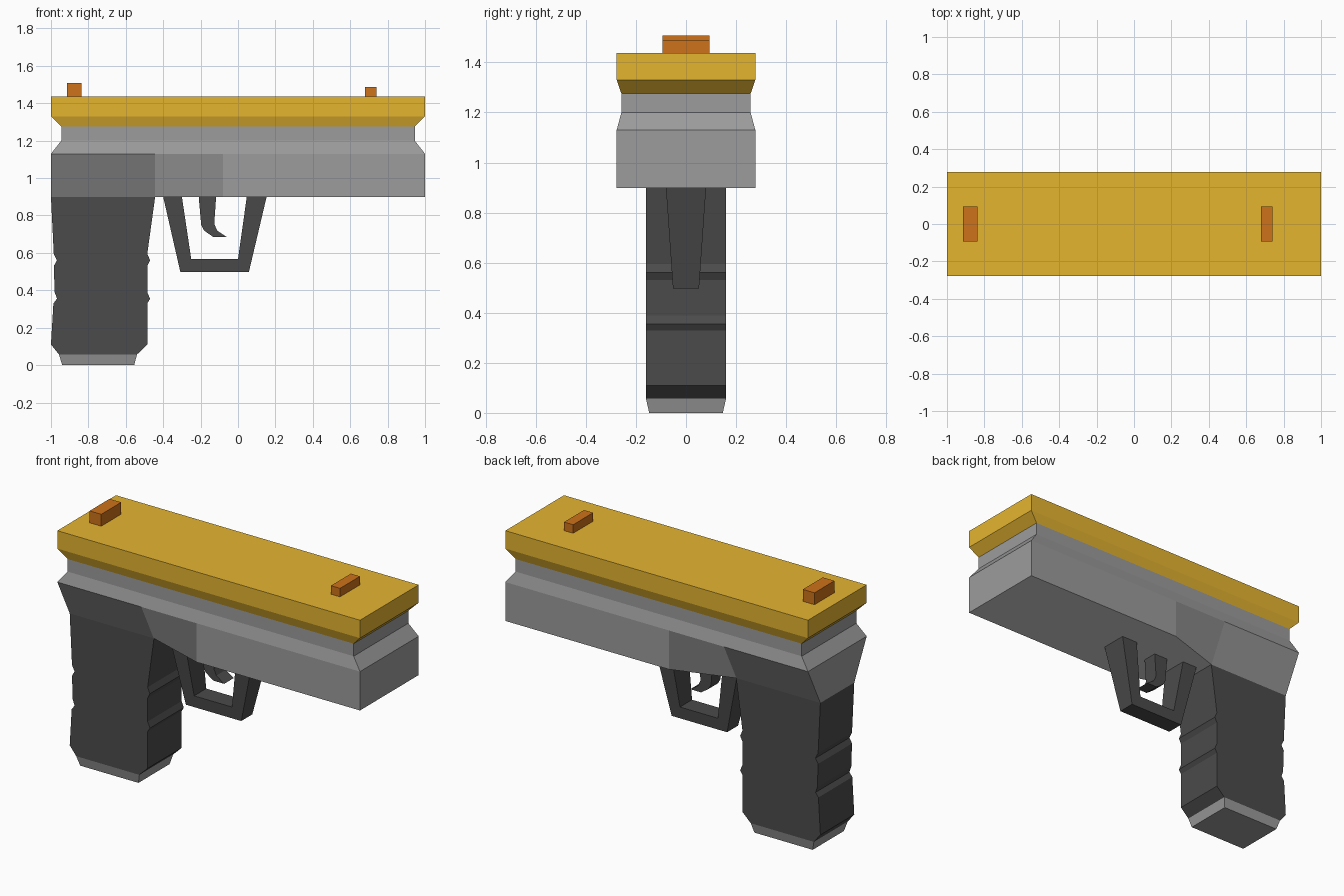
import bpy
import bmesh

cube = bpy.data.objects.get("Cube")
if cube:
    bpy.data.objects.remove(cube, do_unlink=True)


def material(name, *rgb):
    m = bpy.data.materials.new(name)
    m.use_nodes = True
    color = (*rgb, 1)
    m.diffuse_color = color
    m.node_tree.nodes["Principled BSDF"].inputs["Base Color"].default_value = color
    return m


gold = material("gold", 0.785, 0.46, 0.03)
orange = material("burnt orange", 0.61, 0.17, 0.01)
grey = material("mid grey", 0.332, 0.332, 0.332)
pale = material("pale grey", 0.66, 0.66, 0.66)
dark = material("dark grey", 0.07, 0.07, 0.07)


def finish(name, bm, mat):
    bmesh.ops.recalc_face_normals(bm, faces=bm.faces)
    mesh = bpy.data.meshes.new(name)
    bm.to_mesh(mesh)
    bm.free()
    mesh.materials.append(mat)
    obj = bpy.data.objects.new(name, mesh)
    bpy.context.collection.objects.link(obj)
    return obj


def loft(name, rings, mat):
    """Skin matching rings of points and cap both ends."""
    bm = bmesh.new()
    loops = [[bm.verts.new(p) for p in ring] for ring in rings]
    n = len(loops[0])
    for a, b in zip(loops, loops[1:]):
        for i in range(n):
            j = (i + 1) % n
            bm.faces.new((a[i], a[j], b[j], b[i]))
    bm.faces.new(loops[0])
    bm.faces.new(loops[-1])
    return finish(name, bm, mat)


def rect(z, x0, x1, y):
    return [(x0, -y, z), (x1, -y, z), (x1, y, z), (x0, y, z)]


def plate(name, profile, width, mat):
    """Extrude an x-z outline along y, with half width depending on height."""
    loft(name, [[(x, s * width(z), z) for x, z in profile] for s in (-1, 1)], mat)


# Slide with a chamfered lower rim
loft("slide", [rect(z, -x, x, y) for z, x, y in
               ((1.275, 0.945, 0.258), (1.33, 1, 0.277), (1.437, 1, 0.277))], gold)


# Frame: pinched at the bottom rear to meet the grip
def frame_ring(z, x, y, rear_y):
    side = [(-x, rear_y), (-0.445, rear_y), (-0.08, y), (x, y)]
    return [(px, -py, z) for px, py in side] + [(px, py, z) for px, py in reversed(side)]


frame = loft("frame", [frame_ring(*r) for r in
                       ((0.898, 1, 0.277, 0.16), (1.13, 1, 0.277, 0.277),
                        (1.2, 0.945, 0.258, 0.258), (1.275, 0.945, 0.258, 0.258))], grey)

# Pale underside of the frame
frame.data.materials.append(pale)
for face in frame.data.polygons:
    if face.normal.z < -0.9:
        face.material_index = 1

# Grip with ridges front and back: height, back x, front x
grip = ((0.057, -0.957, -0.54), (0.11, -1, -0.485), (0.33, -0.987, -0.485),
        (0.355, -0.968, -0.47), (0.39, -0.98, -0.485), (0.53, -0.985, -0.485),
        (0.56, -0.968, -0.47), (0.595, -0.985, -0.485), (0.9, -1, -0.443))
loft("grip", [rect(*g, 0.16) for g in grip], dark)
loft("magazine_base", [rect(0, -0.94, -0.555, 0.147), rect(0.057, -0.957, -0.54, 0.16)], grey)

# Trigger guard narrows towards its lower edge
guard = [(-0.4, 0.9), (-0.308, 0.497), (0.058, 0.497), (0.153, 0.9),
         (0.047, 0.9), (0, 0.567), (-0.25, 0.567), (-0.3, 0.9)]
plate("trigger_guard", guard, lambda z: 0.052 + (z - 0.497) * 0.07, dark)

trigger = [(-0.21, 0.9), (-0.197, 0.75), (-0.182, 0.72), (-0.132, 0.685),
           (-0.06, 0.685), (-0.112, 0.72), (-0.127, 0.755), (-0.117, 0.9)]
plate("trigger", trigger, lambda z: 0.045, dark)

# Sights
for name, x0, x1, top in (("rear_sight", -0.915, -0.838, 1.508),
                          ("front_sight", 0.68, 0.74, 1.488)):
    loft(name, [rect(1.437, x0, x1, 0.094), rect(top, x0, x1, 0.094)], orange)
